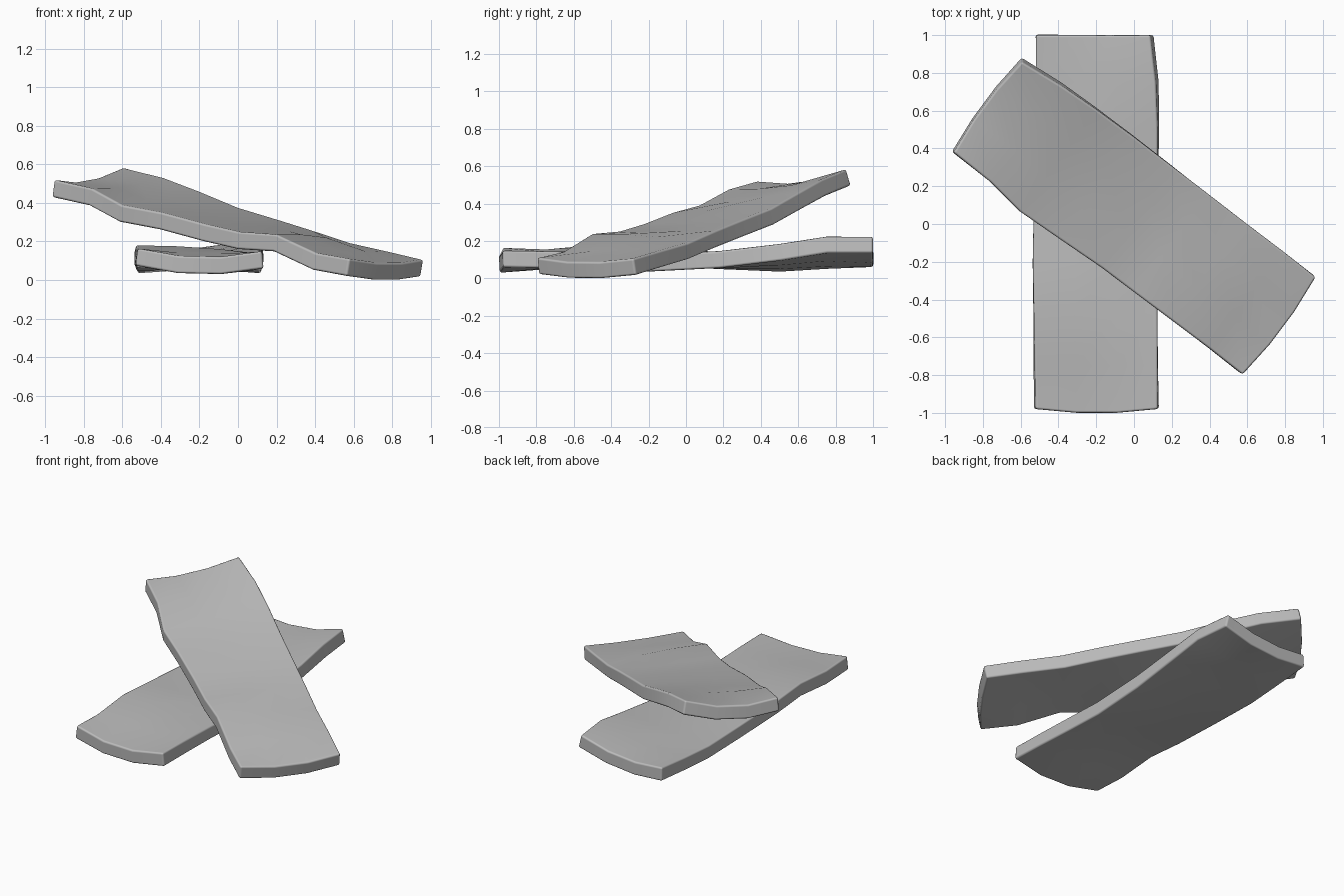
import bpy
import math

# Remove the default object
default_cube = bpy.data.objects.get("Cube")
if default_cube:
    bpy.data.objects.remove(default_cube, do_unlink=True)

THICKNESS = 0.09
ACROSS = 3  # strips across each plank


def make_material(name, colour):
    material = bpy.data.materials.new(name)
    material.use_nodes = True
    material.diffuse_color = colour
    shader = material.node_tree.nodes["Principled BSDF"]
    shader.inputs["Base Color"].default_value = colour
    shader.inputs["Roughness"].default_value = 0.8
    return material


def lerp(start, end, factor):
    return start + (end - start) * factor


def make_plank(name, stations, start_bulge, end_bulge, angle, material):
    """Loft a warped board from rows of (along, left, right, left height, right height, sag)."""
    vertices, faces = [], []
    last_row = len(stations) - 1
    for row, (along, left, right, left_z, right_z, sag) in enumerate(stations):
        bulge = start_bulge if row == 0 else end_bulge if row == last_row else 0
        for column in range(ACROSS + 1):
            factor = column / ACROSS
            inner = 0 < column < ACROSS
            vertices.append((
                lerp(left, right, factor),
                along + (bulge if inner else 0),
                lerp(left_z, right_z, factor) + (sag if inner else 0),
            ))

    width = ACROSS + 1
    for row in range(last_row):
        for column in range(ACROSS):
            corner = row * width + column
            faces.append((corner, corner + 1, corner + width + 1, corner + width))

    mesh = bpy.data.meshes.new(name)
    mesh.from_pydata(vertices, [], faces)
    mesh.materials.append(material)
    for polygon in mesh.polygons:
        polygon.use_smooth = True

    plank = bpy.data.objects.new(name, mesh)
    plank.rotation_euler.z = angle
    bpy.context.collection.objects.link(plank)

    # Board thickness, downward from the top surface
    solid = plank.modifiers.new("board thickness", 'SOLIDIFY')
    solid.thickness = THICKNESS
    solid.offset = -1

    # Softly worn outer edges
    bevel = plank.modifiers.new("worn edges", 'BEVEL')
    bevel.width = 0.012
    bevel.segments = 2
    bevel.limit_method = 'ANGLE'
    bevel.angle_limit = math.radians(50)
    bevel.harden_normals = True
    return plank


grey = make_material("plain grey", (0.5, 0.5, 0.5, 1))

# Lower plank, lying front to back with a twisted rear end
lower_stations = [
    (-0.98, -0.52, 0.125, 0.165, 0.15, -0.035),
    (-0.75, -0.525, 0.125, 0.155, 0.145, -0.01),
    (-0.47, -0.53, 0.125, 0.18, 0.135, 0.01),
    (-0.2, -0.535, 0.125, 0.16, 0.125, 0.005),
    (0.17, -0.53, 0.125, 0.14, 0.145, 0),
    (0.5, -0.525, 0.125, 0.125, 0.185, -0.005),
    (0.75, -0.52, 0.115, 0.14, 0.225, -0.015),
    (1, -0.52, 0.085, 0.165, 0.225, -0.035),
]
make_plank("lower_plank", lower_stations, -0.02, 0, 0, grey)

# Upper plank, leaning diagonally across the lower one
upper_stations = [
    (-0.94, -0.292, 0.352, 0.11, 0.105, -0.02),
    (-0.72, -0.288, 0.358, 0.14, 0.145, 0.005),
    (-0.46, -0.288, 0.36, 0.237, 0.19, 0.015),
    (-0.22, -0.288, 0.363, 0.25, 0.255, 0),
    (0, -0.288, 0.365, 0.29, 0.31, 0),
    (0.27, -0.3, 0.368, 0.35, 0.375, 0),
    (0.52, -0.31, 0.365, 0.388, 0.46, 0),
    (0.74, -0.278, 0.355, 0.475, 0.53, -0.015),
    (0.99, -0.27, 0.33, 0.52, 0.585, -0.035),
]
make_plank("upper_plank", upper_stations, -0.02, 0.02, math.atan2(0.8, 0.6), grey)
